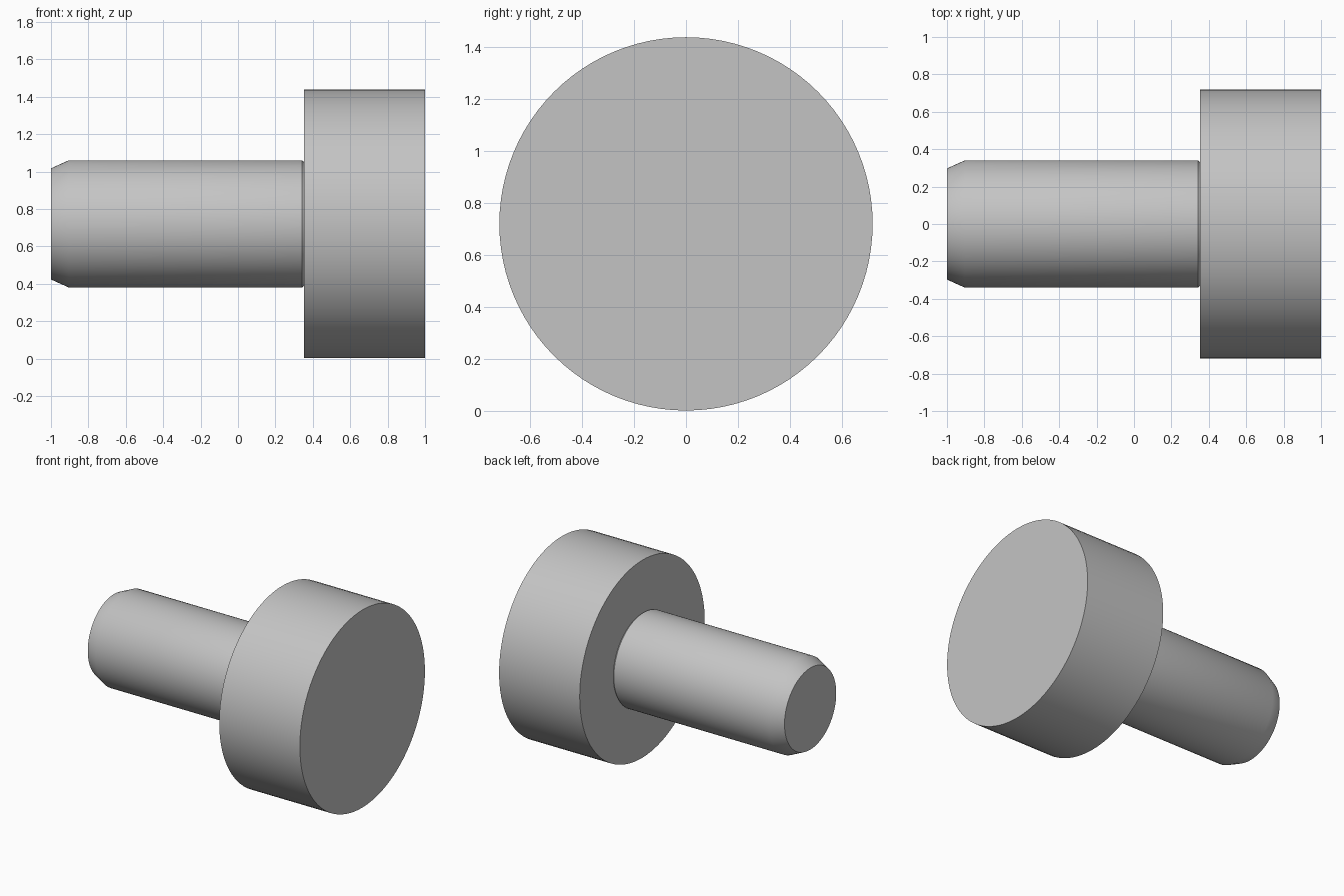
import bpy
import bmesh
from math import radians
from mathutils import Matrix, Vector

cube = bpy.data.objects.get("Cube")
if cube:
    bpy.data.objects.remove(cube)

AXIS_HEIGHT = 0.72
SEGMENTS = 96

grey = bpy.data.materials.new("light grey")
grey.use_nodes = True
colour = (0.55, 0.55, 0.55, 1)
grey.diffuse_color = colour
grey.node_tree.nodes["Principled BSDF"].inputs["Base Color"].default_value = colour


def turned_part(name, profile):
    """Turn a profile of (x, radius) points around the lengthwise axis."""
    bm = bmesh.new()
    rings = []
    for x, radius in profile:
        ring = []
        for i in range(SEGMENTS):
            turn = Matrix.Rotation(radians(360 * i / SEGMENTS), 3, 'X')
            ring.append(bm.verts.new(turn @ Vector((x, 0, radius))))
        rings.append(ring)
    for a, b in zip(rings, rings[1:]):
        for i in range(SEGMENTS):
            j = (i + 1) % SEGMENTS
            bm.faces.new((a[i], a[j], b[j], b[i]))
    bm.faces.new(rings[0])
    bm.faces.new(rings[-1])
    bmesh.ops.recalc_face_normals(bm, faces=bm.faces)
    mesh = bpy.data.meshes.new(name)
    bm.to_mesh(mesh)
    bm.free()
    mesh.materials.append(grey)
    part = bpy.data.objects.new(name, mesh)
    part.location.z = AXIS_HEIGHT
    bpy.context.collection.objects.link(part)
    bpy.ops.object.select_all(action='DESELECT')
    part.select_set(True)
    bpy.context.view_layer.objects.active = part
    bpy.ops.object.shade_smooth_by_angle(angle=radians(35))
    return part


# Shaft with a tapered tip and a slight relief where it meets the head
turned_part("shaft", [(-1, 0.297), (-0.905, 0.34), (0.342, 0.34), (0.352, 0.332)])

# Wide cylindrical head
turned_part("head", [(0.352, 0.718), (1, 0.718)])
